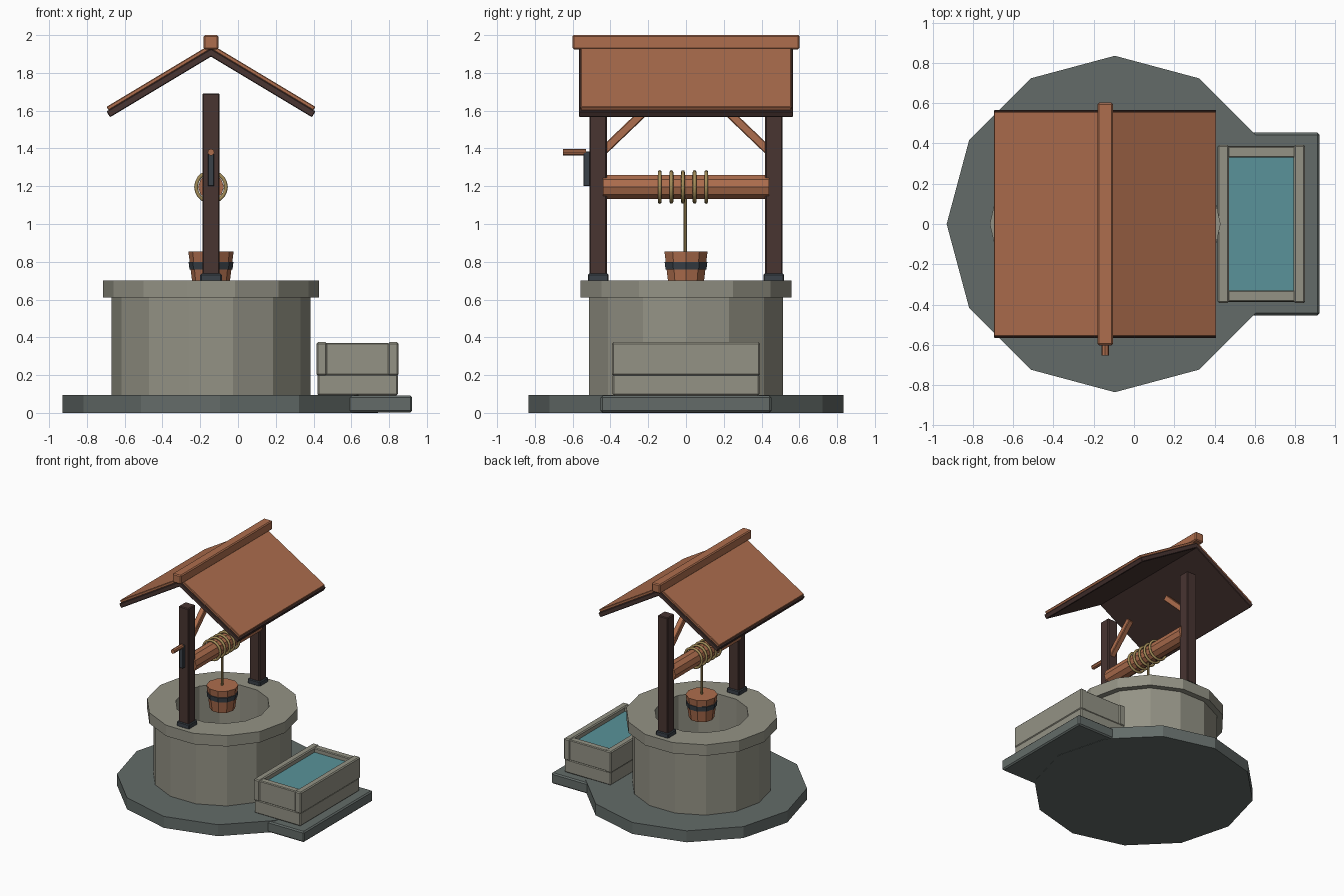
import bpy, bmesh, math
from mathutils import Vector, Matrix

if "Cube" in bpy.data.objects:
    bpy.data.objects.remove(bpy.data.objects["Cube"])


def material(name, rgb):
    m = bpy.data.materials.new(name)
    m.diffuse_color = (*rgb, 1)
    m.use_nodes = True
    m.node_tree.nodes["Principled BSDF"].inputs["Base Color"].default_value = m.diffuse_color
    return m


WOOD = material("warm_wood", (0.42, 0.155, 0.075))
DARK = material("dark_timber", (0.065, 0.035, 0.031))
STONE = material("pale_stone", (0.295, 0.29, 0.235))
SLATE = material("slate_paving", (0.125, 0.148, 0.14))
IRON = material("dark_iron", (0.042, 0.053, 0.065))
ROPE = material("rope_tan", (0.37, 0.265, 0.10))
WATER = material("water_teal", (0.10, 0.29, 0.32))

CX = -0.143  # well axis


def finish(name, bm, mat, bevel=0, smooth=False):
    bmesh.ops.recalc_face_normals(bm, faces=bm.faces)
    me = bpy.data.meshes.new(name)
    bm.to_mesh(me)
    bm.free()
    me.materials.append(mat)
    for p in me.polygons:
        p.use_smooth = smooth
    ob = bpy.data.objects.new(name, me)
    bpy.context.collection.objects.link(ob)
    if bevel:
        mod = ob.modifiers.new("edge_bevel", 'BEVEL')
        mod.width = bevel
        mod.segments = 1
    return ob


def box(name, lo, hi, mat, bevel=0.006, turn=None):
    """Box between two corners, optionally rotated about its centre."""
    lo, hi = Vector(lo), Vector(hi)
    bm = bmesh.new()
    size = Matrix.Diagonal((*(hi - lo), 1))
    bmesh.ops.create_cube(bm, size=1, matrix=Matrix.Translation((lo + hi) / 2) @ (turn or Matrix()) @ size)
    return finish(name, bm, mat, bevel)


def lathe(name, profile, n, mat, loc, axis='Z', ring=False, smooth=False):
    """Sweep (radius, height) points round an axis; capped unless a closed ring."""
    bm = bmesh.new()
    loops = []
    for r, h in profile:
        loop = []
        for i in range(n):
            a = 2 * math.pi * i / n
            c, s = r * math.cos(a), r * math.sin(a)
            co = (c, s, h) if axis == 'Z' else (c, h, s)
            loop.append(bm.verts.new(Vector(loc) + Vector(co)))
        loops.append(loop)
    pairs = list(zip(loops, loops[1:])) + ([(loops[-1], loops[0])] if ring else [])
    for a, b in pairs:
        for i in range(n):
            j = (i + 1) % n
            bm.faces.new((a[i], a[j], b[j], b[i]))
    if not ring:
        bm.faces.new(loops[0])
        bm.faces.new(loops[-1])
    return finish(name, bm, mat, smooth=smooth)


# Paving: round plinth and trough pad
lathe("plinth", [(0.835, 0), (0.835, 0.095)], 12, SLATE, (-0.095, 0, 0))
box("trough_pad", (0.40, -0.453, 0.002), (0.922, 0.453, 0.091), SLATE, 0.01)

# Well ring, cap stones and the water far down
lathe("well_wall", [(0.527, 0.09), (0.527, 0.612), (0.355, 0.612), (0.355, 0.09)], 14, STONE, (CX, 0, 0), ring=True)
lathe("well_cap", [(0.573, 0.61), (0.573, 0.70), (0.355, 0.70), (0.355, 0.61)], 14, STONE, (CX, 0, 0), ring=True)
lathe("well_water", [(0.352, 0.09), (0.352, 0.18)], 14, WATER, (CX, 0, 0))

# Posts, iron feet and diagonal braces
for side, s in (("front", -1), ("back", 1)):
    y = s * 0.465
    box(side + "_post", (CX - 0.046, y - 0.046, 0.70), (CX + 0.046, y + 0.046, 1.692), DARK)
    box(side + "_post_foot", (CX - 0.057, y - 0.055, 0.695), (CX + 0.057, y + 0.055, 0.737), IRON)
    a, b = Vector((CX, s * 0.45, 1.375)), Vector((CX, s * 0.215, 1.60))
    mid, half = (a + b) / 2, (b - a).length / 2
    turn = (b - a).to_track_quat('Z', 'Y').to_matrix().to_4x4()
    ext = Vector((0.0225, 0.0225, half))
    box(side + "_brace", mid - ext, mid + ext, WOOD, 0.005, turn)


# Roof: dark underside and warm boards on each slope, then a ridge beam
def slope_slab(name, s, top, thick, half_y, reach, mat):
    ang = math.atan(0.6)
    d = Vector((math.cos(ang) * s, 0, -math.sin(ang)))
    n = Vector((math.sin(ang) * s, 0, math.cos(ang)))
    start = Vector((CX, 0, top))
    mid = start + d * reach / 2 - n * thick / 2
    ext = Vector((reach / 2, half_y, thick / 2))
    return box(name, mid - ext, mid + ext, mat, 0.004, Matrix.Rotation(ang * s, 4, 'Y'))


for side, s in (("left", -1), ("right", 1)):
    slope_slab(side + "_roof_boards", s, 1.952, 0.022, 0.558, 0.645, WOOD)
    slope_slab(side + "_roof_underside", s, 1.928, 0.036, 0.567, 0.645, DARK)
box("ridge_beam", (CX - 0.039, -0.602, 1.925), (CX + 0.039, 0.602, 2.0), WOOD, 0.008)

# Windlass drum, rope coils and hanging rope
lathe("windlass_drum", [(0.068, -0.44), (0.068, 0.44)], 10, WOOD, (CX, 0, 1.196), 'Y')
for i in range(5):
    tube = [(0.079 + 0.01 * math.cos(k * math.pi / 4), 0.01 * math.sin(k * math.pi / 4)) for k in range(8)]
    lathe("rope_coil", tube, 20, ROPE, (CX, -0.139 + 0.0615 * i, 1.196), 'Y', ring=True, smooth=True)
lathe("hanging_rope", [(0.009, 0.84), (0.009, 1.14)], 8, ROPE, (CX, -0.004, 0))

# Crank arm and handle
box("crank_arm", (CX - 0.016, -0.542, 1.20), (CX + 0.016, -0.508, 1.385), IRON, 0.003)
lathe("crank_handle", [(0.018, -0.652), (0.018, -0.53)], 8, WOOD, (CX, 0, 1.38), 'Y')

# Bucket with iron band
lathe("bucket", [(0.096, 0.665), (0.12, 0.855)], 10, WOOD, (CX, 0, 0))
lathe("bucket_band", [(0.114, 0.76), (0.119, 0.80), (0.10, 0.80), (0.10, 0.76)], 10, IRON, (CX, 0, 0), ring=True)

# Stone trough: floor, two long walls, two inset end walls, water
box("trough_floor", (0.42, -0.388, 0.092), (0.846, 0.388, 0.205), STONE, 0.008)
for side, x in (("inner", 0.415), ("outer", 0.793)):
    box("trough_" + side + "_wall", (x, -0.392, 0.197), (x + 0.057, 0.392, 0.374), STONE, 0.008)
for side, s in (("front", -1), ("back", 1)):
    box("trough_" + side + "_wall", (0.465, s * 0.357 - 0.028, 0.2), (0.80, s * 0.357 + 0.028, 0.37), STONE, 0.006)
box("trough_water", (0.47, -0.332, 0.2), (0.795, 0.332, 0.335), WATER, 0)
